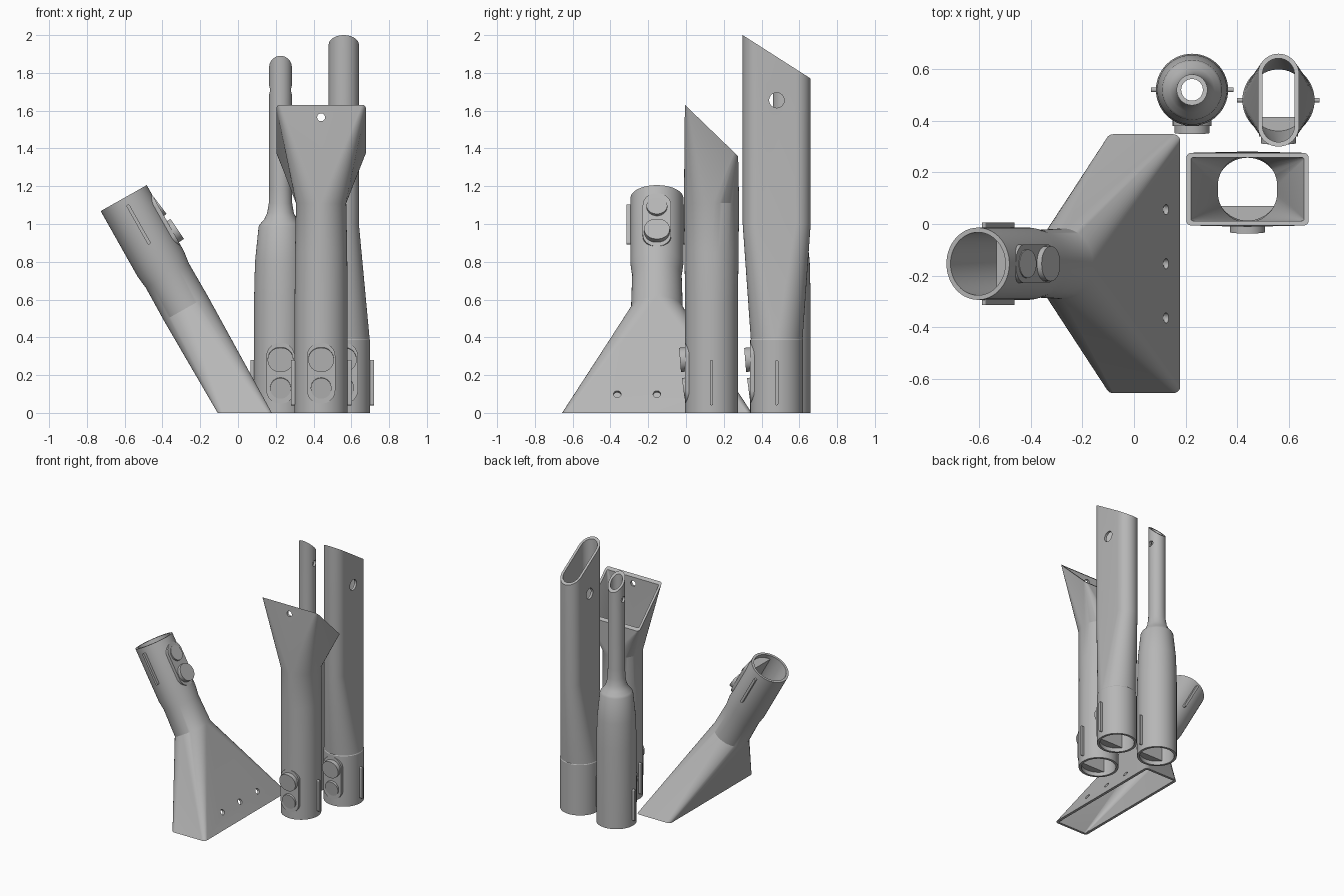
import bpy, bmesh, math
from mathutils import Matrix, Vector

cube = bpy.data.objects.get("Cube")
if cube:
    bpy.data.objects.remove(cube, do_unlink=True)

gray = bpy.data.materials.new("plain_gray")
gray.use_nodes = True
color = (0.47, 0.47, 0.47, 1)
gray.diffuse_color = color
gray.node_tree.nodes["Principled BSDF"].inputs["Base Color"].default_value = color

R = 0.14          # socket radius
WALL = 0.018
STEPS = 14        # segments per rounded corner


def rounded(hx, hy, r):
    """Rounded rectangle outline; a circle when hx == hy == r."""
    pts = []
    for q, (sx, sy) in enumerate(((1, 1), (-1, 1), (-1, -1), (1, -1))):
        for i in range(STEPS + 1):
            a = (q + i / STEPS) * math.pi / 2
            pts.append((sx * (hx - r) + r * math.cos(a), sy * (hy - r) + r * math.sin(a)))
    return pts


def finish(name, bm, matrix):
    bmesh.ops.remove_doubles(bm, verts=bm.verts, dist=0.0001)
    bmesh.ops.recalc_face_normals(bm, faces=bm.faces)
    mesh = bpy.data.meshes.new(name)
    bm.to_mesh(mesh)
    bm.free()
    mesh.materials.append(gray)
    obj = bpy.data.objects.new(name, mesh)
    bpy.context.collection.objects.link(obj)
    obj.matrix_world = matrix
    return obj


def smooth(obj):
    bpy.ops.object.select_all(action='DESELECT')
    obj.select_set(True)
    bpy.context.view_layer.objects.active = obj
    bpy.ops.object.shade_smooth_by_angle(angle=math.radians(25))


def shell(name, sections, matrix):
    """Hollow loft through (z, half x, half y, corner radius, slope) sections."""
    bm = bmesh.new()
    rings = []
    for inset, order in ((0, sections), (WALL, sections[::-1])):
        for z, hx, hy, r, slope in order:
            outline = rounded(hx - inset, hy - inset, max(r - inset, 0.008))
            rings.append([bm.verts.new((x, y, z + slope * y)) for x, y in outline])
    for a, b in zip(rings, rings[1:] + rings[:1]):
        for i in range(len(a)):
            j = (i + 1) % len(a)
            bm.faces.new((a[i], a[j], b[j], b[i]))
    return finish(name, bm, matrix)


def prism(name, outline, depth, matrix):
    """Outline in XY extruded upward along Z."""
    bm = bmesh.new()
    face = bm.faces.new([bm.verts.new((x, y, 0)) for x, y in outline])
    bmesh.ops.remove_doubles(bm, verts=bm.verts, dist=0.0001)
    top = bmesh.ops.extrude_face_region(bm, geom=list(bm.faces))["geom"]
    bmesh.ops.translate(bm, vec=(0, 0, depth),
                        verts=[v for v in top if isinstance(v, bmesh.types.BMVert)])
    obj = finish(name, bm, matrix)
    smooth(obj)
    return obj


def drill(obj, spots, axis, radius, length):
    """Cut round holes centred on local spots along a local axis."""
    turn = Vector((0, 0, 1)).rotation_difference(Vector(axis)).to_matrix().to_4x4()
    for spot in spots:
        bm = bmesh.new()
        bmesh.ops.create_cone(bm, cap_ends=True, segments=24, radius1=radius,
                              radius2=radius, depth=length)
        cutter = finish("hole_cutter", bm, obj.matrix_world @ Matrix.Translation(spot) @ turn)
        cutter.hide_render = True
        mod = obj.modifiers.new("hole", 'BOOLEAN')
        mod.operation = 'DIFFERENCE'
        mod.solver = 'EXACT'
        mod.object = cutter
        bpy.context.view_layer.update()
        cut = bpy.data.meshes.new_from_object(
            obj.evaluated_get(bpy.context.evaluated_depsgraph_get()))
        obj.modifiers.clear()
        obj.data = cut
        bpy.data.objects.remove(cutter, do_unlink=True)


def circle(z, r, slope=0):
    return (z, r, r, r, slope)


def socket_details(prefix, base):
    """Push buttons, latch chamber and side ribs shared by every socket."""
    def front(z, y, tilt=0):
        return (base @ Matrix.Translation((0, y, z))
                @ Matrix.Rotation(math.pi / 2 + tilt, 4, 'X'))

    prism(prefix + "_button_housing", rounded(0.075, 0.16, 0.07), 0.04, front(0.21, -0.1))
    prism(prefix + "_release_button", rounded(0.068, 0.064, 0.064), 0.055,
          front(0.285, -0.112, 0.08))
    prism(prefix + "_lock_button", rounded(0.055, 0.055, 0.055), 0.04,
          front(0.135, -0.11, 0.13))
    # solid chamber filling the front segment of the bore
    half = math.acos(0.065 / 0.126)
    arc = [-math.pi / 2 + half * (i / 8 - 1) for i in range(17)]
    prism(prefix + "_latch_chamber", [(0.126 * math.cos(a), 0.126 * math.sin(a)) for a in arc],
          0.37, base @ Matrix.Translation((0, 0, 0.03)))
    for side, label in ((1, "left"), (-1, "right")):
        prism(f"{prefix}_{label}_rib", rounded(0.12, 0.009, 0.009), 0.03,
              base @ Matrix.Translation((side * 0.145, 0, 0.16))
              @ Matrix.Rotation(math.pi / 2, 4, 'Y')
              @ Matrix.Translation((0, 0, -0.015)))


# Narrow pipe nozzle
pipe_base = Matrix.Translation((0.225, 0.52, 0))
pipe = shell("pipe_nozzle", [
    circle(0, R), circle(0.6, R), circle(0.8, 0.135), circle(0.985, 0.116),
    circle(1.0, 0.108), circle(1.025, 0.086), circle(1.06, 0.07),
    circle(1.11, 0.062), circle(1.18, 0.06), circle(1.83, 0.06, -1)], pipe_base)
drill(pipe, [(0, 0, 1.71)], (1, 0, 0), 0.022, 0.3)

# Flat crevice nozzle with an oblique tip
crevice_base = Matrix.Translation((0.56, 0.48, 0))
crevice = shell("crevice_nozzle", [
    circle(0, R), circle(0.385, R), circle(0.39, 0.137),
    (1.0, 0.08, 0.18, 0.08, 0), (1.885, 0.08, 0.18, 0.08, -0.639)], crevice_base)
drill(crevice, [(0, 0, 1.655)], (1, 0, 0), 0.04, 0.4)

# Flared upholstery nozzle
flare_base = Matrix.Translation((0.44, 0.135, 0))
flare = shell("flared_nozzle", [
    circle(0, R), circle(0.6, R), (0.85, 0.138, 0.143, 0.138, 0),
    (1.11, 0.133, 0.146, 0.133, 0), (1.495, 0.237, 0.141, 0.02, -0.964)], flare_base)
drill(flare, [(0, -0.14, 1.565)], (0, 1, 0), 0.021, 0.1)

# Wide floor nozzle, leaning, with its foot flat on the ground
s, c = math.sin(math.radians(29.4)), math.cos(math.radians(29.4))
floor_base = Matrix(((0, -c, s, -0.605), (-1, 0, 0, -0.154),
                     (0, -s, -c, 1.137), (0, 0, 0, 1)))
floor = shell("floor_nozzle", [
    circle(0, R), circle(0.4, R), circle(0.47, 0.131), (0.67, 0.137, 0.133, 0.133, 0),
    (1.137 / c, 0.502, 0.125, 0.025, -s / c)], floor_base)
drill(floor, [(x, -0.135, 1.262) for x in (-0.21, 0, 0.21)], (0, 1, 0), 0.02, 0.09)

for obj in (pipe, crevice, flare, floor):
    smooth(obj)
for prefix, base in (("pipe", pipe_base), ("crevice", crevice_base),
                     ("flare", flare_base), ("floor", floor_base)):
    socket_details(prefix, base)
